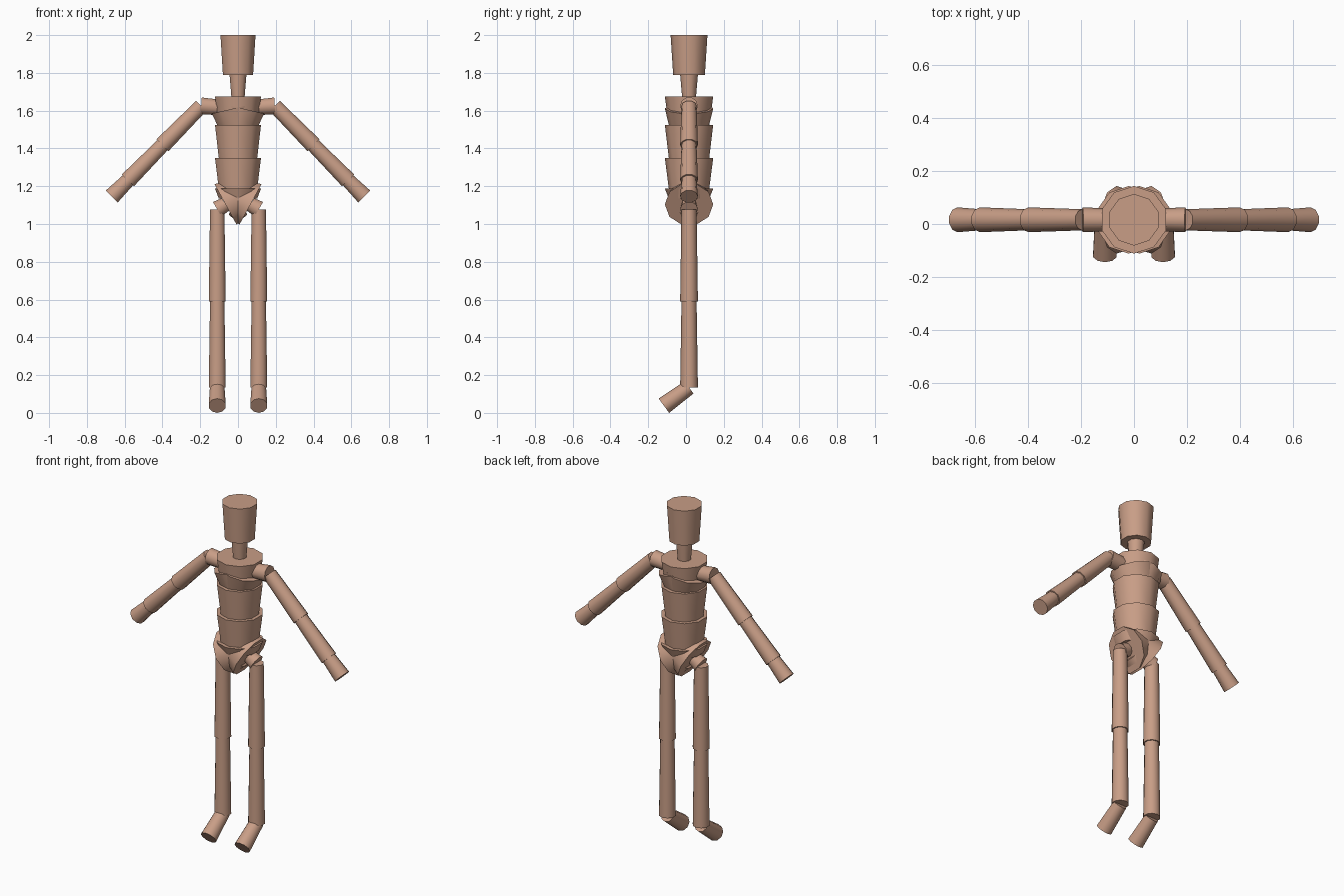
import bpy
from mathutils import Vector, Matrix

cube = bpy.data.objects.get("Cube")
if cube:
    bpy.data.objects.remove(cube, do_unlink=True)

# Single wood-tan material
tan = bpy.data.materials.new("tan wood")
tan.use_nodes = True
colour = (0.58, 0.34, 0.24, 1)
tan.diffuse_color = colour
tan.node_tree.nodes["Principled BSDF"].inputs["Base Color"].default_value = colour

DEPTH = 0.016          # y of the body's axis
BODY = (0.107, 0.128)  # start and end radius of torso segments
LIMB = (0.040, 0.047)  # start and end radius of limb segments


def segment(name, start, end, radii):
    """Ten-sided tapered segment that widens from start to end."""
    start, end = Vector(start), Vector(end)
    axis = (end - start).normalized()
    side = Vector((0, 1, 0)).cross(axis).normalized()
    rot = Matrix((side, axis.cross(side), axis)).transposed().to_4x4()
    bpy.ops.mesh.primitive_cone_add(vertices=10, radius1=radii[0], radius2=radii[1],
                                    depth=(end - start).length)
    obj = bpy.context.object
    obj.name = name
    obj.data.transform(Matrix.Translation((start + end) / 2) @ rot)
    obj.data.materials.append(tan)
    bpy.ops.object.shade_smooth_by_angle(angle=0.7)


def chain(parts, points, side=1):
    """Consecutive segments along (x, y, z) points, mirrored by side."""
    pts = [(side * x, y, z) for x, y, z in points]
    for (name, radii), a, b in zip(parts, pts, pts[1:]):
        segment(name, a, b, radii)


# Torso, neck and head
chain([("pelvis", BODY), ("waist", BODY), ("ribs", BODY), ("chest", BODY),
       ("neck", (0.037, 0.047)), ("head", (0.084, 0.0975))],
      [(0, DEPTH, z) for z in (1.135, 1.187, 1.35, 1.525, 1.675, 1.79, 2.0)])

for prefix, s in (("left_", 1), ("right_", -1)):
    # Collar, shoulder and arm
    chain([(prefix + "collar", BODY), (prefix + "shoulder", LIMB),
           (prefix + "upper_arm", LIMB), (prefix + "forearm", LIMB), (prefix + "hand", LIMB)],
          [(0, DEPTH, 1.525), (0.02, DEPTH, 1.612), (0.195, DEPTH, 1.625),
           (0.4, DEPTH, 1.417), (0.583, DEPTH, 1.231), (0.668, DEPTH, 1.146)], s)
    # Hip, leg and foot
    chain([(prefix + "hip", BODY), (prefix + "hip_joint", LIMB),
           (prefix + "thigh", LIMB), (prefix + "shin", LIMB), (prefix + "foot", LIMB)],
          [(0, DEPTH, 1.14), (0.066, DEPTH, 1.104), (0.11, DEPTH, 1.078),
           (0.11, DEPTH, 0.59), (0.11, DEPTH, 0.135), (0.11, -0.117, 0.038)], s)
